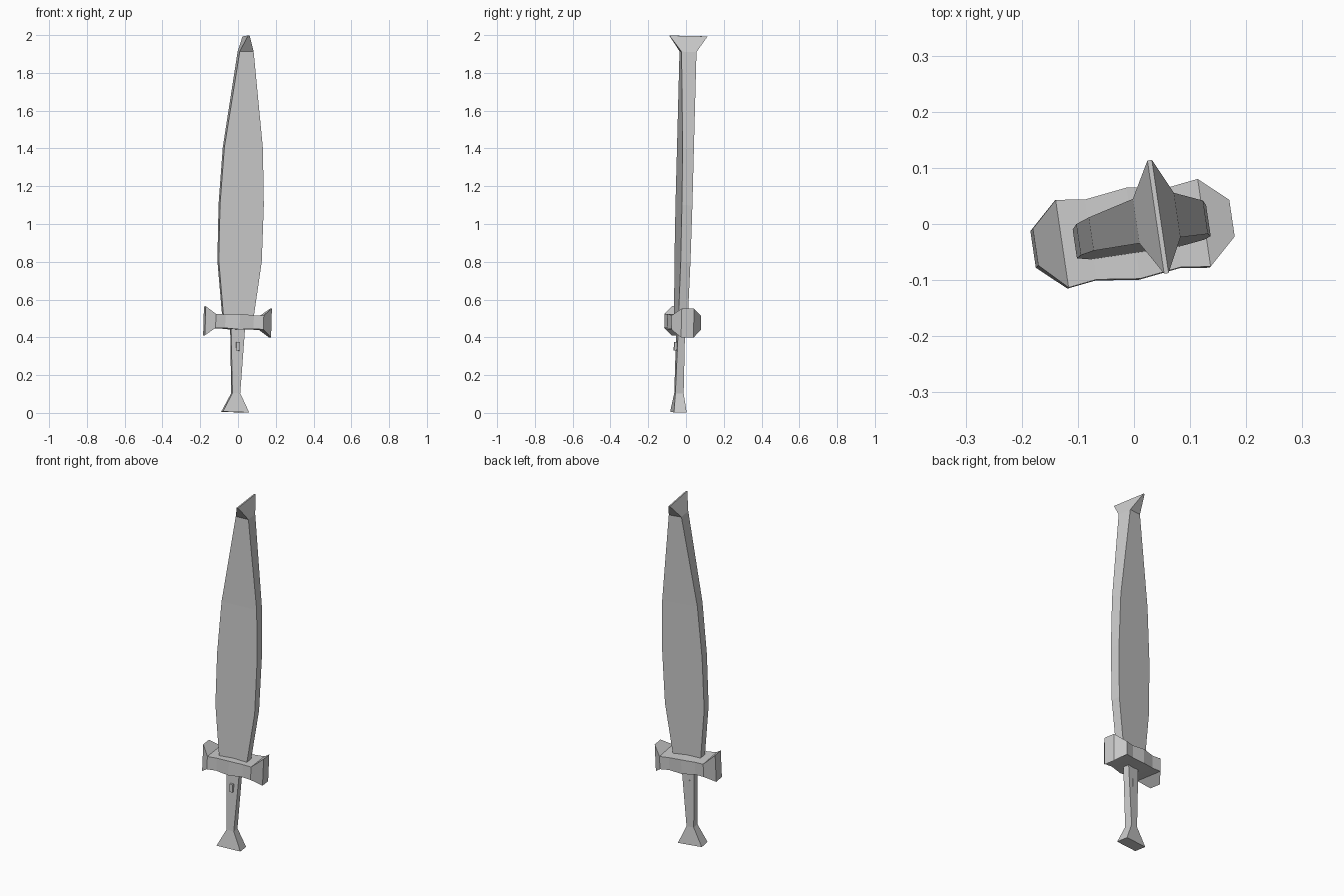
import bpy, bmesh
from mathutils import Matrix, Vector

if "Cube" in bpy.data.objects:
    bpy.data.objects.remove(bpy.data.objects["Cube"])

# whole sword is turned a little about z and leans slightly
POSE = (Matrix.Translation((-0.015, -0.04, 0.004))
        @ Matrix.Rotation(-0.0265, 4, 'X')
        @ Matrix.Rotation(0.029, 4, 'Y')
        @ Matrix.Rotation(0.147, 4, 'Z'))


def loft(name, sections, to_point):
    """Skin rectangular sections (position, half a, half b)."""
    bm = bmesh.new()
    rings = [[bm.verts.new(to_point(t, i * a, j * b))
              for i, j in ((-1, -1), (1, -1), (1, 1), (-1, 1))]
             for t, a, b in sections]
    for r, q in zip(rings, rings[1:]):
        for k in range(4):
            n = (k + 1) % 4
            bm.faces.new((r[k], r[n], q[n], q[k]))
    bm.faces.new(rings[0][::-1])
    bm.faces.new(rings[-1])
    bmesh.ops.recalc_face_normals(bm, faces=bm.faces[:])
    bm.transform(POSE)
    mesh = bpy.data.meshes.new(name)
    bm.to_mesh(mesh)
    bm.free()
    obj = bpy.data.objects.new(name, mesh)
    bpy.context.collection.objects.link(obj)
    return obj


def upright(t, a, b):
    return Vector((a, b, t))


# leaf-shaped blade ending in a crosswise chisel tip
loft("blade", [(0.49, 0.079, 0.025), (0.80, 0.115, 0.026), (1.10, 0.117, 0.028),
               (1.40, 0.103, 0.030), (1.91, 0.037, 0.040), (1.993, 0.004, 0.102)],
     upright)

# grip with flared pommel
loft("grip", [(0.0, 0.070, 0.034), (0.10, 0.021, 0.022), (0.46, 0.038, 0.018)],
     upright)

# small stud on the grip
loft("grip_stud", [(0.325, 0.009, 0.027), (0.37, 0.009, 0.027)],
     lambda t, a, b: Vector((a, b - 0.006, t)))

# crossguard: half profile mirrored to both sides, flared ends
half = [(0.076, 0.072, 0.036), (0.128, 0.079, 0.037), (0.177, 0.033, 0.077)]
guard = ([(-t, a, b) for t, a, b in reversed(half)]
         + [(0.0, 0.082, 0.041)] + half)
loft("crossguard", guard, lambda t, a, b: Vector((t, a + 0.01, b + 0.478)))
